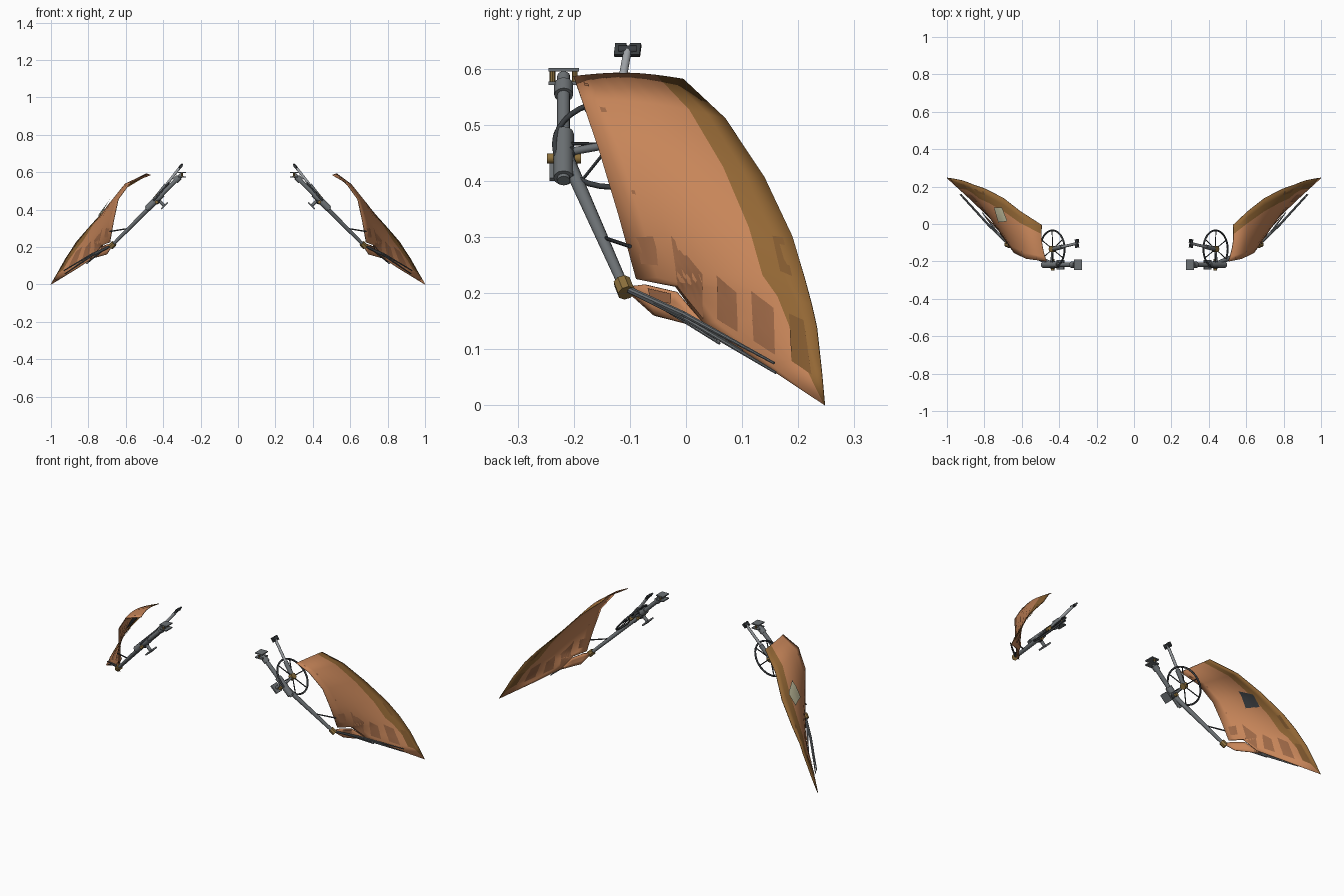
import bpy, bmesh, math
from mathutils import Vector, Matrix
from mathutils.bvhtree import BVHTree

cube = bpy.data.objects.get("Cube")
if cube:
    bpy.data.objects.remove(cube, do_unlink=True)


def material(name, r, g, b):
    m = bpy.data.materials.new(name)
    m.use_nodes = True
    m.diffuse_color = (r, g, b, 1)
    bsdf = next(n for n in m.node_tree.nodes if n.type == 'BSDF_PRINCIPLED')
    bsdf.inputs["Base Color"].default_value = (r, g, b, 1)
    return m


ORANGE = material("orange_skin", .57, .235, .1)
OLIVE = material("olive_brown_trim", .29, .135, .035)
WINDOW = material("dark_brown_panel", .33, .135, .06)
TRIM_PANEL = material("deep_olive_panel", .22, .1, .028)
STEEL = material("grey_metal", .15, .165, .175)
LIGHT = material("light_steel", .34, .36, .38)
DARK = material("dark_metal", .04, .045, .05)
GOLD = material("brass", .26, .16, .045)
PALE = material("pale_patch", .52, .5, .33)


def finish(name, bm, *mats, smooth=True):
    me = bpy.data.meshes.new(name)
    bm.to_mesh(me)
    bm.free()
    ob = bpy.data.objects.new(name, me)
    bpy.context.collection.objects.link(ob)
    for m in mats:
        me.materials.append(m)
    if smooth:
        me.shade_smooth()
        me.set_sharp_from_angle(angle=math.radians(40))
    return ob


def rod(name, a, b, r, mat, r2=None, sides=12):
    a, b = Vector(a), Vector(b)
    d = b - a
    mtx = Matrix.Translation((a + b) / 2) @ d.to_track_quat('Z', 'Y').to_matrix().to_4x4()
    bm = bmesh.new()
    bmesh.ops.create_cone(bm, cap_ends=True, segments=sides, radius1=r,
                          radius2=r if r2 is None else r2, depth=d.length, matrix=mtx)
    return finish(name, bm, mat)


def box(name, centre, size, mat, axis=None):
    rot = Vector(axis).to_track_quat('Z', 'Y').to_matrix().to_4x4() if axis else Matrix()
    bm = bmesh.new()
    bmesh.ops.create_cube(bm, size=1, matrix=Matrix.Translation(centre) @ rot @ Matrix.Diagonal((*size, 1)))
    return finish(name, bm, mat, smooth=False)


def ball(name, centre, r, mat):
    bm = bmesh.new()
    bmesh.ops.create_icosphere(bm, subdivisions=2, radius=r, matrix=Matrix.Translation(centre))
    return finish(name, bm, mat, smooth=False)


def sheet(name, quad_fn, nu, nv, mats, rule=None):
    bm = bmesh.new()
    g = [[bm.verts.new(quad_fn(i / nu, j / nv)) for j in range(nv + 1)] for i in range(nu + 1)]
    for i in range(nu):
        for j in range(nv):
            f = bm.faces.new((g[i][j], g[i][j + 1], g[i + 1][j + 1], g[i + 1][j]))
            f.material_index = rule(i, j) if rule else 0
    bmesh.ops.remove_doubles(bm, verts=bm.verts, dist=1e-5)
    return finish(name, bm, *mats)


# Wing edges from the top down to the tip
FRONT = [(.505, -.2, .585), (.575, -.186, .545), (.64, -.155, .455), (.665, -.12, .34), (.685, -.088, .225),
         (.72, -.018, .212), (.768, .03, .145), (.86, .12, .085), (1, .247, 0)]
BACK = [(.53, -.005, .58), (.61, .07, .51), (.7, .14, .405), (.8, .19, .3), (.865, .212, .225),
        (.893, .224, .18), (.92, .233, .14), (.965, .242, .06), (1, .247, 0)]
# Panels on the wing as corners in y and z
PANELS = [[(-.088, .3), (-.053, .3), (-.048, .249), (-.078, .252)],
          [(-.025, .302), (.031, .233), (.033, .154), (-.012, .21)],
          [(.057, .231), (.092, .2), (.095, .13), (.058, .153)],
          [(.118, .203), (.158, .172), (.161, .089), (.123, .114)],
          [(-.182, .572), (-.174, .57), (-.172, .565), (-.18, .567)],
          [(-.153, .53), (-.143, .528), (-.14, .52), (-.15, .521)],
          [(-.096, .383), (-.09, .382), (-.088, .375), (-.094, .376)]]
TRIM_PANELS = [[(.185, .162), (.211, .15), (.225, .053), (.19, .078)],
               [(.155, .3), (.174, .297), (.19, .228), (.169, .237)]]


def build_side(s, label):
    def P(x, y, z):
        return Vector((s * x, y, z))

    def n(part):
        return label + "_" + part

    # Wing skin with a trimmed back edge
    rows = len(FRONT) - 1

    def wing_point(u, v):
        i = round(u * rows)
        a, b = P(*FRONT[i]), P(*BACK[i])
        if i == 0 and s < 0:
            a.x += .037
            b.x += .037
        bulge = .014 * math.sin(math.pi * v) * (1 if i < rows else 0)
        return a.lerp(b, v) + P(.8, 0, .6) * bulge

    wing = sheet(n("wing_skin"), wing_point, rows, 8, [ORANGE, OLIVE], lambda i, j: 1 if j >= 6 else 0)
    bvh = BVHTree.FromPolygons([v.co for v in wing.data.vertices], [p.vertices[:] for p in wing.data.polygons])
    thick = wing.modifiers.new("thickness", 'SOLIDIFY')
    thick.thickness = .004
    thick.offset = 0

    # Panels laid on both faces of the skin
    def panel(name, corners, mat, lift, down=False):
        c = [Vector(p) for p in corners]

        def point(u, v):
            q = c[0].lerp(c[1], u).lerp(c[3].lerp(c[2], u), v)
            start, ray = (Vector((s * q.x, q.y, 2)), Vector((0, 0, -1))) if down else (P(2, q.x, q.y), P(-1, 0, 0))
            hit = bvh.ray_cast(start, ray)
            if hit[0] is None:
                hit = bvh.find_nearest(P(.75, q.x, q.y) if not down else P(q.x, q.y, .4))
            normal = hit[1] if hit[1].x * s > 0 else -hit[1]
            return hit[0] + normal * lift
        sheet(name, point, 5, 5, [mat])

    for group, mat, part in ((PANELS, WINDOW, "wing_panel"), (TRIM_PANELS, TRIM_PANEL, "trim_panel")):
        for corners in group:
            panel(n(part + "_outer"), corners, mat, .004)
            panel(n(part + "_inner"), corners, mat, -.004)
    if s < 0:
        patch = [(.74, .09), (.698, .09), (.668, .015), (.715, .012)]
        panel(n("repair_patch"), patch, PALE, .012, True)
        panel(n("repair_patch_back"), patch, DARK, -.005, True)

    # Lower flap beside the elbow
    top = [P(.675, -.1, .212), P(.695, -.075, .215), P(.73, -.018, .202), P(.78, .03, .146)]
    low = [P(.675, -.1, .2), P(.7, -.055, .16), P(.73, -.025, .152), P(.79, .04, .135)]
    flap = sheet(n("lower_flap"), lambda u, v: top[round(u * 3)].lerp(low[round(u * 3)], v), 3, 3, [ORANGE])
    flap.modifiers.new("thickness", 'SOLIDIFY').thickness = .004
    sheet(n("flap_panel"), lambda u, v: P(.006, -.002, .003) + top[1].lerp(top[2], .1 + .8 * u).lerp(
        low[1].lerp(low[2], .1 + .8 * u), .15 + .35 * v), 2, 2, [WINDOW])

    # Elbow joint, fan of ribs and arm
    elbow = P(.672, -.11, .21)
    rod(n("elbow_joint"), elbow - P(.01, .004, -.01), elbow + P(.01, .004, -.01), .016, GOLD, sides=8)
    for end in ((.93, .157, .075), (.925, .16, .058), (.87, .1, .097), (.81, .06, .11)):
        mid = P(*end).lerp(elbow, .6) + P(.006, 0, .006)
        rod(n("rib_root"), elbow, mid, .006, STEEL, .005, 8)
        rod(n("rib_end"), mid, P(*end), .005, STEEL, .0025, 8)
    joint = P(.435, -.216, .448)
    rod(n("arm"), joint, elbow, .013, STEEL, .009)
    rod(n("stay_rod"), P(.58, -.15, .3), P(.685, -.1, .283), .0035, DARK, sides=8)

    # Main tube with collar, sleeve and foot
    rod(n("main_tube"), P(.3, -.218, .587), P(.49, -.218, .4), .0115, STEEL)
    rod(n("tube_collar"), P(.315, -.218, .572), P(.335, -.218, .553), .017, STEEL)
    rod(n("tube_sleeve"), P(.405, -.218, .484), P(.485, -.218, .405), .018, STEEL)
    ball(n("shoulder_joint"), joint, .021, DARK)
    for y in (-.242, -.193):
        rod(n("shoulder_pin"), P(.435, y - .006, .44), P(.435, y + .006, .44), .009, GOLD)
    rod(n("foot_stalk"), P(.43, -.218, .455), P(.393, -.218, .42), .009, STEEL)
    box(n("foot_plate"), P(.393, -.218, .42), (.05, .05, .008), STEEL, P(.7, 0, .7))

    # Twin mounting plates with brass spacers
    for z in (.598, .574):
        box(n("mount_plate"), P(.3, -.218, z), (.044, .054, .006), STEEL)
    for y in (-.238, -.198):
        rod(n("mount_spacer"), P(.3, y, .576), P(.3, y, .596), .005, GOLD, sides=8)

    # Hand wheel
    hub, axis, along = P(.436, -.134, .465), P(.76, 0, .65), P(.65, 0, -.76)
    bpy.ops.mesh.primitive_torus_add(major_segments=32, minor_segments=8, major_radius=.1, minor_radius=.005,
                                     location=hub, rotation=axis.to_track_quat('Z', 'Y').to_euler())
    ring = bpy.context.object
    ring.name = n("wheel_ring")
    ring.data.materials.append(DARK)
    ring.data.shade_smooth()
    for k in range(6):
        a = math.tau * k / 6 + .5
        rod(n("wheel_spoke"), hub, hub + (along * math.cos(a) + Vector((0, math.sin(a), 0))) * .1,
            .003, DARK, sides=6)
    rod(n("wheel_hub"), hub - axis * .012, hub + axis * .012, .017, GOLD)
    rod(n("wheel_axle"), P(.44, -.216, .45), hub, .007, STEEL)

    # Crank shaft and forked grip
    knob = P(.305, -.104, .633)
    rod(n("crank_sleeve"), hub, hub.lerp(knob, .4), .012, STEEL)
    rod(n("crank_shaft"), hub, knob, .0075, LIGHT)
    rod(n("grip_pin"), knob - P(0, .016, 0), knob + P(0, .016, 0), .008, DARK)
    for y in (-.013, .013):
        box(n("grip_cheek"), knob + P(0, y, 0), (.02, .008, .026), DARK, P(-.6, .1, .75))


build_side(1, "left")
build_side(-1, "right")
